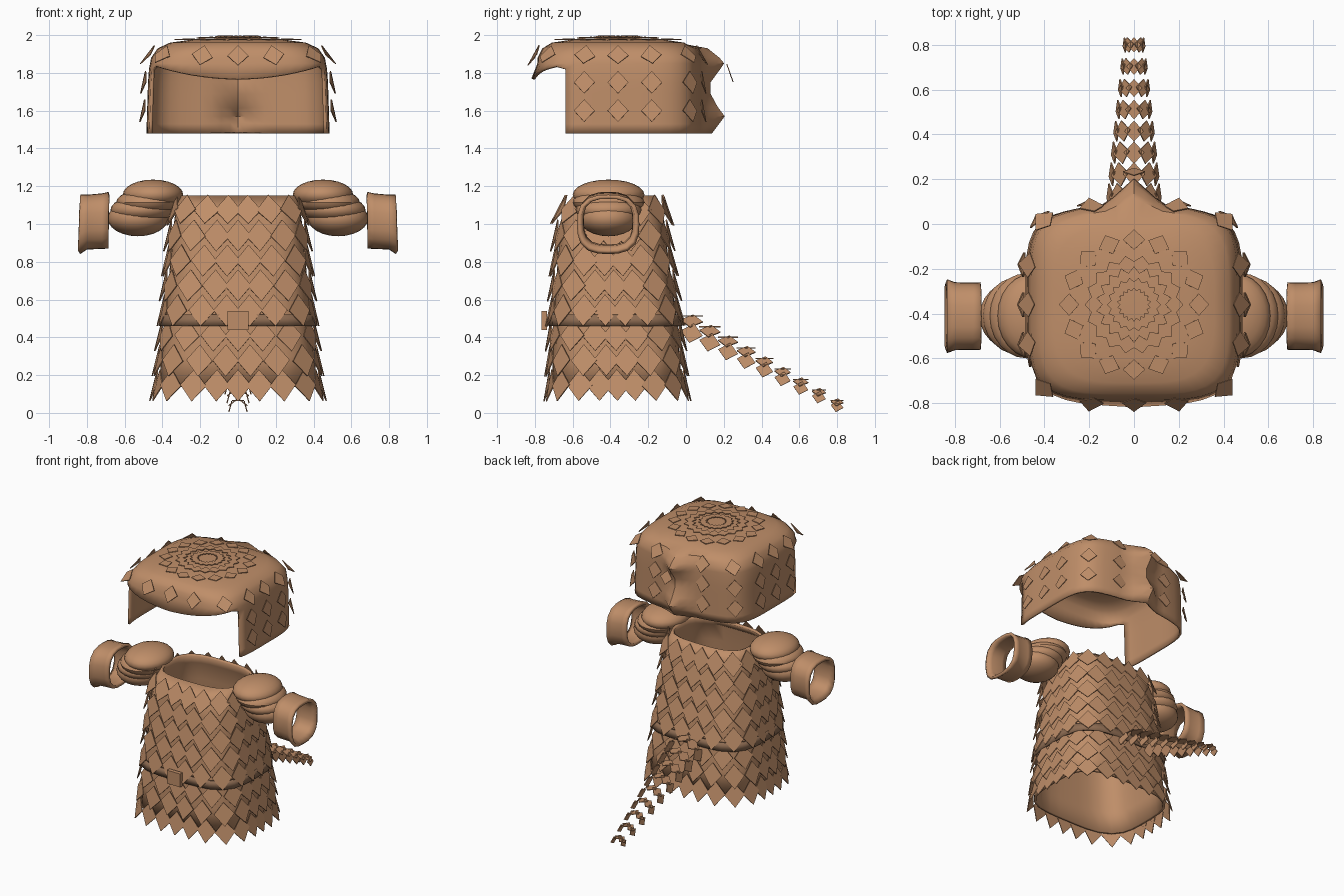
import bpy, bmesh
from math import sin, cos, pi, radians
from mathutils import Vector

if "Cube" in bpy.data.objects:
    bpy.data.objects.remove(bpy.data.objects["Cube"])


def material(name, rgb):
    m = bpy.data.materials.new(name)
    m.use_nodes = True
    m.diffuse_color = (*rgb, 1)
    m.node_tree.nodes["Principled BSDF"].inputs["Base Color"].default_value = (*rgb, 1)
    return m


TAN = material("tan", (0.52, 0.27, 0.14))
BROWN = material("belt brown", (0.27, 0.15, 0.085))


def finish(name, bm, mat=TAN, thick=0, mirror=False, smooth=True):
    me = bpy.data.meshes.new(name)
    bm.to_mesh(me)
    bm.free()
    me.materials.append(mat)
    ob = bpy.data.objects.new(name, me)
    bpy.context.collection.objects.link(ob)
    if smooth:
        bpy.ops.object.select_all(action="DESELECT")
        ob.select_set(True)
        bpy.context.view_layer.objects.active = ob
        bpy.ops.object.shade_smooth_by_angle(angle=radians(35))
    if thick:
        s = ob.modifiers.new("thickness", "SOLIDIFY")
        s.thickness, s.offset = thick, -1
    if mirror:
        ob.modifiers.new("mirror", "MIRROR")
    return ob


def squircle(t, n):
    r = (abs(cos(t)) ** n + abs(sin(t)) ** n) ** (-1 / n)
    return r * cos(t), r * sin(t)


def loft(rings, cap=False):
    bm = bmesh.new()
    vs = [[bm.verts.new(p) for p in ring] for ring in rings]
    k = len(vs[0])
    for a, b in zip(vs, vs[1:]):
        for j in range(k):
            bm.faces.new((a[j], a[(j + 1) % k], b[(j + 1) % k], b[j]))
    if cap:
        bm.faces.new(vs[-1])
    return bm


def surface(profile, t, z, grow=0):
    """Point on a shell whose rows are (z, half width, half depth, centre y, squareness)."""
    z = min(max(z, profile[0][0]), profile[-1][0])
    for a, b in zip(profile, profile[1:]):
        if z <= b[0]:
            break
    f = (z - a[0]) / (b[0] - a[0])
    _, hx, hy, cy, n = [p + (q - p) * f for p, q in zip(a, b)]
    x, y = squircle(t, n)
    return Vector((x * (hx + grow), cy + y * (hy + grow), z))


def ring(profile, z, count, grow=0):
    return [surface(profile, 2 * pi * j / count, z, grow) for j in range(count)]


def plate(bm, centre, normal, up, w, h, lean=0):
    """One diamond scale, its lower tip leaning away from the shell."""
    n = normal.normalized()
    up = (up - n * up.dot(n)).normalized()
    side = up.cross(n) * w
    tips = (centre + up * h, centre - side, centre - up * h + n * lean, centre + side)
    bm.faces.new([bm.verts.new(p) for p in tips])


def scale_on(bm, profile, t, z, w, h, lift, lean):
    p = surface(profile, t, z)
    along = surface(profile, t + 0.05, z) - surface(profile, t - 0.05, z)
    rise = surface(profile, t, z + 0.02) - surface(profile, t, z - 0.02)
    n = along.cross(rise).normalized()
    plate(bm, p + n * lift, n, rise, w, h, lean)


# Tunic shell
TUNIC = [(0.14, 0.42, 0.345, -0.365, 3.6), (0.5, 0.385, 0.325, -0.375, 3.6),
         (0.95, 0.345, 0.28, -0.39, 3.6), (1.08, 0.33, 0.265, -0.385, 3.4),
         (1.15, 0.31, 0.21, -0.37, 3.2)]
heights = (0.14, 0.3, 0.5, 0.7, 0.95, 1.08, 1.15)
finish("tunic", loft([ring(TUNIC, z, 32) for z in heights]), thick=0.02)

# Overlapping tunic scales, with a toothed hem
bm = bmesh.new()
for row in range(8):
    z = 0.145 + 0.132 * row
    count = 24 if row == 0 else 20
    for k in range(count):
        t = 2 * pi * (k + 0.5 * (row % 2)) / count + pi / 2
        scale_on(bm, TUNIC, t, z, 0.07, 0.085, 0.018, 0.025)
finish("tunic_scales", bm, thick=0.006, smooth=False)

# Belt and buckle
finish("belt", loft([ring(TUNIC, z, 32, 0.028) for z in (0.46, 0.52)]), BROWN, thick=0.015)
bm = bmesh.new()
bmesh.ops.create_cube(bm, size=1)
bmesh.ops.scale(bm, vec=(0.11, 0.03, 0.1), verts=bm.verts)
bmesh.ops.translate(bm, vec=(0, -0.75, 0.49), verts=bm.verts)
finish("buckle", bm, smooth=False)

# Puffed shoulders made of stacked pads
bm = bmesh.new()
for x, z, rx, ry, rz in ((0.45, 1.155, 0.16, 0.19, 0.08), (0.48, 1.115, 0.165, 0.19, 0.07),
                         (0.51, 1.075, 0.165, 0.175, 0.075), (0.53, 1.03, 0.16, 0.155, 0.095)):
    pad = bmesh.ops.create_uvsphere(bm, u_segments=24, v_segments=12, radius=1)["verts"]
    bmesh.ops.scale(bm, vec=(rx, ry, rz), verts=pad)
    bmesh.ops.translate(bm, vec=(x, -0.41, z), verts=pad)
finish("shoulder_puffs", bm, mirror=True)

# Cuffs
rings = []
for x, hy, hz, cz in ((0.685, 0.152, 0.15, 1.02), (0.72, 0.15, 0.147, 1.015),
                      (0.8, 0.152, 0.145, 1.01), (0.835, 0.165, 0.157, 0.998)):
    pts = [squircle(2 * pi * j / 20, 2.8) for j in range(20)]
    rings.append([(x, -0.412 + a * hy, cz + b * hz) for a, b in pts])
finish("cuffs", loft(rings), thick=0.022, mirror=True)

# Hood: squared dome with an open face, a brim and a pinched back
CY = -0.36
HOOD = [(1.48, 0.485, 0.43, CY, 4.5), (1.8, 0.475, 0.43, CY, 4.5), (1.88, 0.46, 0.425, CY, 4.5),
        (1.93, 0.425, 0.4, CY, 4), (1.96, 0.36, 0.35, CY, 3.5), (1.975, 0.25, 0.25, CY, 2.5),
        (1.982, 0.08, 0.08, CY, 2)]
walls = (1.48, 1.53, 1.57, 1.62, 1.69, 1.75, 1.82, 1.85, 1.88, 1.91, 1.93, 1.95, 1.96, 1.975, 1.982)
bm = loft([ring(HOOD, z, 64) for z in walls], cap=True)
gone = [f for f in bm.faces if f.calc_center_median().y < -0.65 and f.calc_center_median().z < 1.82]
bmesh.ops.delete(bm, geom=gone, context="FACES")
for v in bm.verts:
    x, y, z = v.co
    if y < -0.66 and abs(z - 1.82) < 0.001:
        v.co.z = 1.77 + 0.07 * min(1, abs(x) / 0.45) ** 2
        v.co.y -= 0.03 * (1 - abs(x) / 0.5)
    if y > 0 and z < 1.94:
        peak = max(1 - abs(z - 1.57) / 0.1, 1 - abs(z - 1.85) / 0.1, 0)
        near = max(0, 1 - abs(x) / 0.13)
        v.co.y += 0.03 * max(0, 1 - abs(x) / 0.3) + near * (0.03 + 0.075 * peak)
finish("hood", bm, thick=0.016)

# Hood scales: spaced wall rows, then flat rings around the crown
bm = bmesh.new()
for z in (1.6, 1.75, 1.885):
    for k in range(16):
        t = 2 * pi * k / 16
        p = surface(HOOD, t, z)
        back = p.y > 0 and abs(p.x) < 0.1
        if not back and (p.y > -0.6 or z > 1.8):
            scale_on(bm, HOOD, t, z, 0.055, 0.06, 0.018, 0.022)
plate(bm, Vector((0, 0.235, 1.8)), Vector((0, 1, 0.35)), Vector((0, 0, 1)), 0.05, 0.05)
for r, z, w, h, count in ((0.09, 1.994, 0.03, 0.03, 18), (0.18, 1.987, 0.045, 0.04, 18),
                          (0.29, 1.978, 0.05, 0.045, 16)):
    for k in range(count):
        t = 2 * pi * k / count
        out = Vector((cos(t), sin(t), 0))
        plate(bm, Vector((0, CY, z)) + out * r, Vector((0, 0, 1)) + out * 0.12, -out, w, h, 0.006)
finish("hood_scales", bm, thick=0.005, smooth=False)

# Tail: arches of scales, shrinking as they descend
bm = bmesh.new()
for i in range(9):
    f = i / 8
    y, top, r, s = 0.03 + 0.77 * f, 0.515 - 0.447 * f, 0.125 - 0.08 * f, 0.06 - 0.026 * f
    for a in (-75, -38, 0, 38, 75):
        out = Vector((sin(radians(a)), 0, cos(radians(a))))
        plate(bm, Vector((0, y, top - r)) + out * r, out, Vector((0, -1, 0.25)), s * 0.9, s)
finish("tail_scales", bm, thick=0.006, smooth=False)
